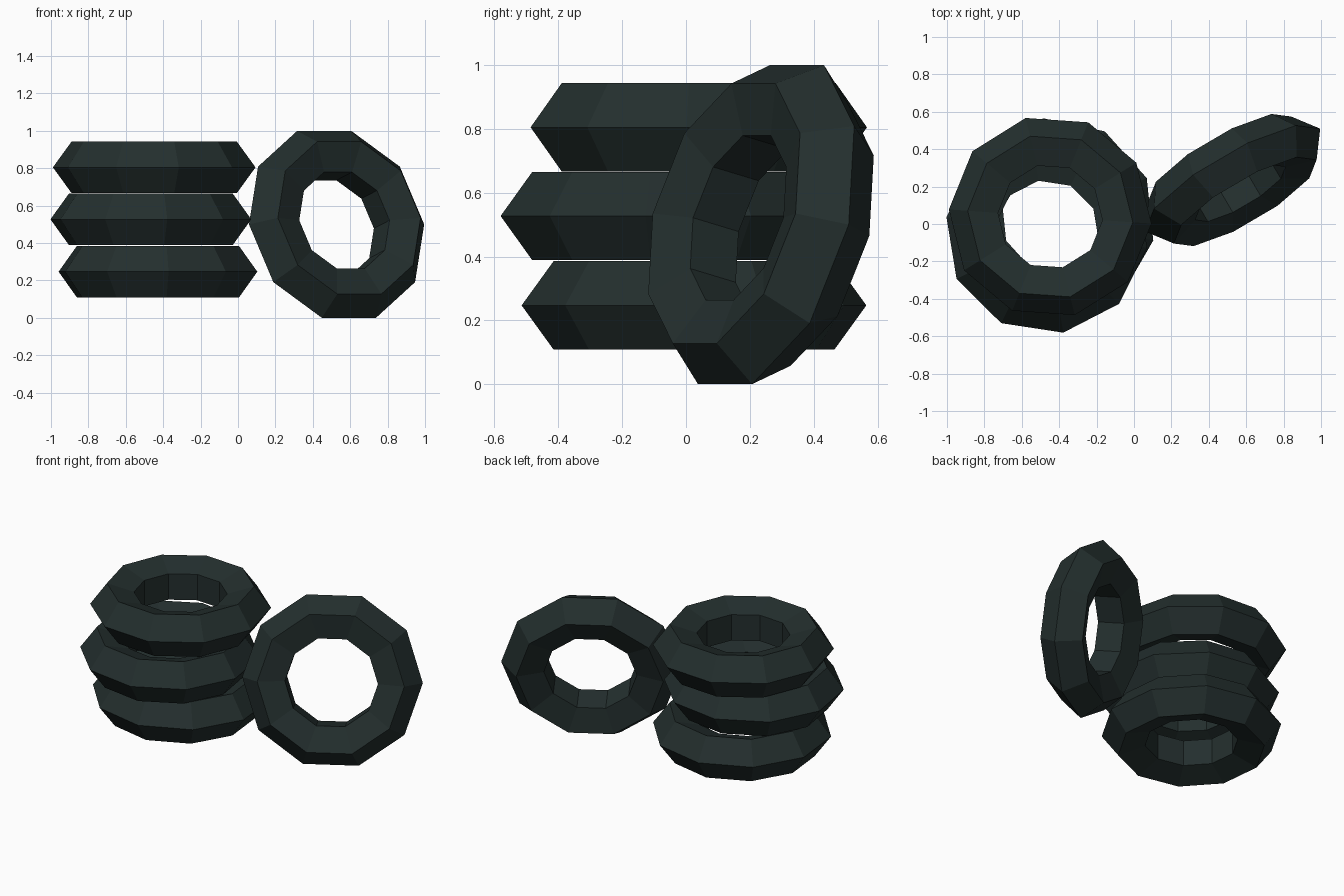
import bpy
from math import radians
from mathutils import Matrix, Vector

cube = bpy.data.objects.get("Cube")
if cube:
    bpy.data.objects.remove(cube, do_unlink=True)

# Dark rubber
rubber = bpy.data.materials.new("dark_rubber")
rubber.use_nodes = True
colour = (0.017, 0.028, 0.027, 1)
rubber.diffuse_color = colour
rubber.node_tree.nodes["Principled BSDF"].inputs["Base Color"].default_value = colour


def tyre(name, centre, rotation):
    """Ten-sided ring with a five-sided section, its outer ridge at mid height."""
    bpy.ops.mesh.primitive_torus_add(
        major_segments=10, minor_segments=5,
        major_radius=0.3975, minor_radius=0.1455)
    ob = bpy.context.object
    ob.name = name
    ob.data.materials.clear()
    ob.data.materials.append(rubber)
    for face in ob.data.polygons:
        face.use_smooth = False
        face.material_index = 0
    ob.matrix_world = Matrix.Translation(centre) @ rotation.to_4x4()
    return ob


# Stack of three, each slightly shifted and turned
for name, centre, turn in (
        ("bottom_tyre", (-0.428, 0.025, 0.247), -12),
        ("middle_tyre", (-0.466, -0.045, 0.527), -8.7),
        ("top_tyre", (-0.448, 0.04, 0.805), -4)):
    tyre(name, centre, Matrix.Rotation(radians(turn), 3, 'Z'))

# Tyre leaning back against the stack
across = Vector((0.863, 0.506, 0)).normalized()
up = Vector((-0.128, 0.218, 0.967)).normalized()
axle = across.cross(up)
tyre("leaning_tyre", (0.527, 0.235, 0.5), Matrix((across, up, axle)).transposed())
